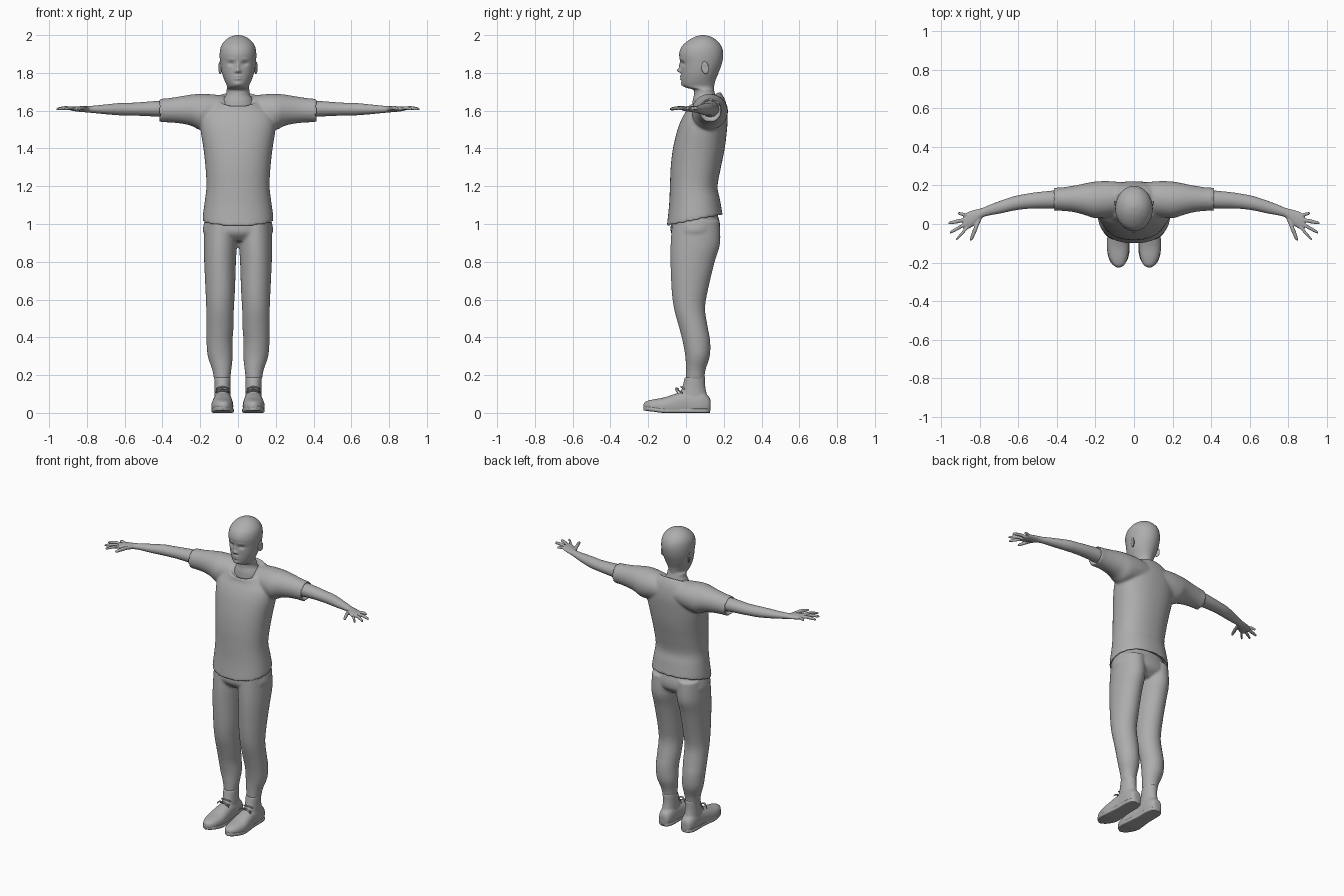
import bpy, bmesh, math

mat = bpy.data.materials.new("plain_grey")
mat.diffuse_color = (0.42, 0.42, 0.42, 1)


def catmull(a, b, c, d, t):
    return [0.5 * (2*q + (r-p)*t + (2*p-5*q+4*r-s)*t*t + (3*q-p-3*r+s)*t**3)
            for p, q, r, s in zip(a, b, c, d)]


def loft(bm, rings, axis='z', n=32, sub=4, power=2.0):
    """Closed skin over rings of (cx, cy, cz, ru, rv, tilt), smoothly interpolated."""
    rings = [list(r) + [0] * (6 - len(r)) for r in rings]
    path = []
    for i in range(len(rings) - 1):
        a, d = rings[max(i-1, 0)], rings[min(i+2, len(rings)-1)]
        path += [catmull(a, rings[i], rings[i+1], d, k/sub) for k in range(sub)]
    path.append(rings[-1])
    loops = []
    for cx, cy, cz, ru, rv, tilt in path:
        loop = []
        for k in range(n):
            t = 2 * math.pi * k / n
            c, s = math.cos(t), math.sin(t)
            u = ru * math.copysign(abs(c) ** (2/power), c)
            v = rv * math.copysign(abs(s) ** (2/power), s)
            off = {'z': (u, v, tilt*v), 'x': (0, u, v), 'y': (u, 0, v)}[axis]
            loop.append(bm.verts.new((cx+off[0], cy+off[1], cz+off[2])))
        loops.append(loop)
    for a, b in zip(loops, loops[1:]):
        for k in range(n):
            bm.faces.new((a[k], a[(k+1) % n], b[(k+1) % n], b[k]))
    bm.faces.new(loops[0])
    bm.faces.new(loops[-1])


def tube(bm, pts, n=10):
    """Thin rounded tube along (x, y, z, radius) points lying mostly along x or y."""
    dx, dy = abs(pts[-1][0]-pts[0][0]), abs(pts[-1][1]-pts[0][1])
    loft(bm, [(*p[:3], p[3], p[3]) for p in pts], 'x' if dx > dy else 'y', n, 3)


def finish(name, bm, mirror=False, voxel=0, smooth=0):
    bmesh.ops.recalc_face_normals(bm, faces=bm.faces)
    me = bpy.data.meshes.new(name)
    bm.to_mesh(me)
    bm.free()
    ob = bpy.data.objects.new(name, me)
    bpy.context.collection.objects.link(ob)
    me.materials.append(mat)
    me.polygons.foreach_set("use_smooth", [True] * len(me.polygons))
    if voxel:
        m = ob.modifiers.new("fuse", 'REMESH')
        m.mode, m.voxel_size, m.use_smooth_shade = 'VOXEL', voxel, True
    if smooth:
        m = ob.modifiers.new("soften", 'SMOOTH')
        m.factor, m.iterations = 0.5, smooth
    if mirror:
        ob.modifiers.new("mirror", 'MIRROR')
    return ob


# head and neck: (z, front y, back y, half width)
bm = bmesh.new()
profile = [(1.60, .03, .17, .09), (1.65, .035, .168, .082), (1.685, .042, .155, .063),
           (1.71, .038, .148, .060), (1.722, .0, .148, .058), (1.735, -.018, .15, .060),
           (1.76, -.024, .156, .071), (1.80, -.026, .172, .085), (1.85, -.029, .190, .094),
           (1.90, -.036, .197, .097), (1.94, -.022, .188, .090), (1.97, .01, .165, .070),
           (1.99, .045, .135, .042), (2.0, .08, .10, .010)]
loft(bm, [(0, (f+b)/2, z, w, (b-f)/2) for z, f, b, w in profile], n=96, sub=8)
# face relief: (x, z, spread x, spread z, push along y)
relief = [(0, 1.812, .012, .010, -.021), (0, 1.835, .008, .018, -.010),
          (.036, 1.849, .017, .011, .011), (-.036, 1.849, .017, .011, .011),
          (.036, 1.872, .022, .006, -.003), (-.036, 1.872, .022, .006, -.003),
          (.013, 1.806, .006, .006, -.006), (-.013, 1.806, .006, .006, -.006),
          (0, 1.782, .020, .005, -.008), (0, 1.768, .018, .005, -.008),
          (0, 1.740, .018, .012, -.006)]
for v in bm.verts:
    if v.co.y < .06:
        x, z = v.co.x, v.co.z
        v.co.y += sum(p * math.exp(-((x-a)/sa)**2 - ((z-b)/sb)**2)
                      for a, b, sa, sb, p in relief)
finish("head", bm)

# eyes
bm = bmesh.new()
bmesh.ops.create_uvsphere(bm, u_segments=20, v_segments=12, radius=1)
for v in bm.verts:
    v.co = (v.co.x*.013 + .036, v.co.y*.011 + .001, v.co.z*.0075 + 1.849)
finish("eye", bm, mirror=True)

# ears: flattened shells leaning out from the skull
bm = bmesh.new()
bmesh.ops.create_uvsphere(bm, u_segments=20, v_segments=14, radius=1)
for v in bm.verts:
    y, z = v.co.y, v.co.z
    hollow = .005 * math.exp(-(y*y + z*z) / .25) if v.co.x > 0 else 0
    v.co = (v.co.x*.008 + .094 + .007*y - hollow, y*.02 + .10 - .004*z, z*.034 + 1.828)
finish("ear", bm, mirror=True)

# shirt: torso and both sleeves fused
bm = bmesh.new()
loft(bm, [(0, .046, 1.06, .165, .12, .2), (0, .046, 1.022, .178, .137, .2),
          (0, .046, 1.020, .186, .147, .2), (0, .046, 1.045, .186, .144, .18),
          (0, .045, 1.12, .176, .134, .1), (0, .041, 1.20, .167, .126),
          (0, .052, 1.30, .172, .133), (0, .068, 1.40, .183, .137),
          (0, .086, 1.50, .198, .131), (0, .100, 1.57, .195, .121, .08),
          (0, .105, 1.625, .160, .104, .25), (0, .094, 1.662, .110, .088, .42),
          (0, .093, 1.660, .098, .079, .42), (0, .093, 1.640, .088, .070, .40)],
     n=64, power=2.25)
for s in (1, -1):
    loft(bm, [(s*.05, .135, 1.60, .08, .075), (s*.13, .130, 1.598, .092, .088),
              (s*.20, .125, 1.594, .095, .095), (s*.25, .128, 1.603, .083, .082),
              (s*.31, .130, 1.604, .069, .071), (s*.37, .129, 1.602, .061, .064),
              (s*.415, .128, 1.600, .059, .062), (s*.414, .128, 1.600, .051, .054),
              (s*.395, .128, 1.600, .047, .050)], 'x', n=40)
finish("shirt", bm, voxel=.008, smooth=5)

# trousers: hips and both legs fused
bm = bmesh.new()
loft(bm, [(0, .046, 1.07, .160, .115), (0, .05, 1.0, .181, .130),
          (0, .048, .95, .182, .126), (0, .045, .91, .13, .085)], n=64, power=2.2)
for s in (1, -1):
    loft(bm, [(s*.090, .052, 1.02, .086, .125), (s*.093, .050, .90, .088, .131),
              (s*.095, .035, .80, .084, .117), (s*.094, .020, .65, .078, .096),
              (s*.095, .019, .55, .073, .082), (s*.096, .040, .45, .072, .076),
              (s*.098, .055, .38, .069, .073), (s*.094, .061, .30, .066, .065),
              (s*.086, .052, .23, .051, .052), (s*.084, .048, .175, .042, .048)], n=48)
finish("trousers", bm, voxel=.008, smooth=4)

# arm with palm and fingers
bm = bmesh.new()
loft(bm, [(.36, .130, 1.607, .047, .043), (.42, .127, 1.610, .046, .042),
          (.50, .123, 1.609, .042, .037), (.56, .117, 1.608, .039, .034),
          (.62, .107, 1.608, .037, .033), (.69, .088, 1.607, .033, .027),
          (.75, .071, 1.607, .027, .021), (.785, .058, 1.607, .025, .018),
          (.815, .040, 1.608, .036, .016), (.85, .022, 1.609, .044, .014),
          (.875, .013, 1.610, .040, .011), (.885, .010, 1.610, .03, .006)], 'x', n=32)
fingers = [((.855, .043), (.912, .056), .0085), ((.865, .024), (.962, .004), .0095),
           ((.862, .005), (.954, -.045), .0095), ((.855, -.008), (.920, -.083), .009),
           ((.800, .030), (.845, -.086), .0105)]
for (x0, y0), (x1, y1), r in fingers:
    pts = []
    for t, k in ((0, 1.15), (.35, 1.05), (.55, 1.1), (.85, .9), (.96, .7), (1, .25)):
        pts.append((x0+(x1-x0)*t, y0+(y1-y0)*t, 1.608 + .006*math.sin(math.pi*t), r*k))
    tube(bm, pts, 12)
finish("arm", bm, mirror=True, voxel=.004, smooth=2)

# shoe: foot and ankle cuff fused, with a flat sole
bm = bmesh.new()
loft(bm, [(.081, .130, .040, .018, .025), (.081, .120, .042, .034, .045),
          (.081, .080, .050, .046, .065), (.081, .0, .048, .049, .066),
          (.082, -.06, .040, .055, .060), (.083, -.12, .034, .058, .047),
          (.081, -.18, .034, .047, .036), (.079, -.213, .036, .028, .024),
          (.079, -.225, .037, .010, .010)], 'y', n=40, power=2.4)
loft(bm, [(.082, .060, .03, .044, .062), (.082, .040, .09, .043, .072),
          (.082, .042, .14, .042, .060), (.083, .046, .185, .043, .055, .1),
          (.083, .046, .195, .042, .053, .1), (.083, .046, .190, .036, .046, .1)], n=40)
for v in bm.verts:
    v.co.z = max(v.co.z, .004 + max(0, -.12 - v.co.y) * .12)
finish("shoe", bm, mirror=True, voxel=.006, smooth=3)

# sole: thin slab that follows the foot outline
bm = bmesh.new()
outline = [(.128, .02), (.11, .040), (.07, .048), (0, .048), (-.06, .054), (-.12, .059),
           (-.17, .052), (-.205, .035), (-.224, .010)]
loft(bm, [(.081, y, .012 + max(0, -.12-y)*.12, w, .012) for y, w in outline],
     'y', n=24, power=6)
finish("sole", bm, mirror=True)

# laces: rows over the instep and a small bow
bm = bmesh.new()
for y, z in ((-.052, .098), (-.038, .118), (-.026, .138)):
    tube(bm, [(.082 + .034*t, y + .018*t*t, z - .012*t*t, .004)
              for t in (-1, -.5, 0, .5, 1)], 8)
for s in (1, -1):
    tube(bm, [(.082, -.042, .126, .005), (.082+s*.016, -.052, .130, .005),
              (.082+s*.032, -.050, .118, .005), (.082+s*.042, -.042, .104, .003)], 8)
finish("laces", bm, mirror=True)
